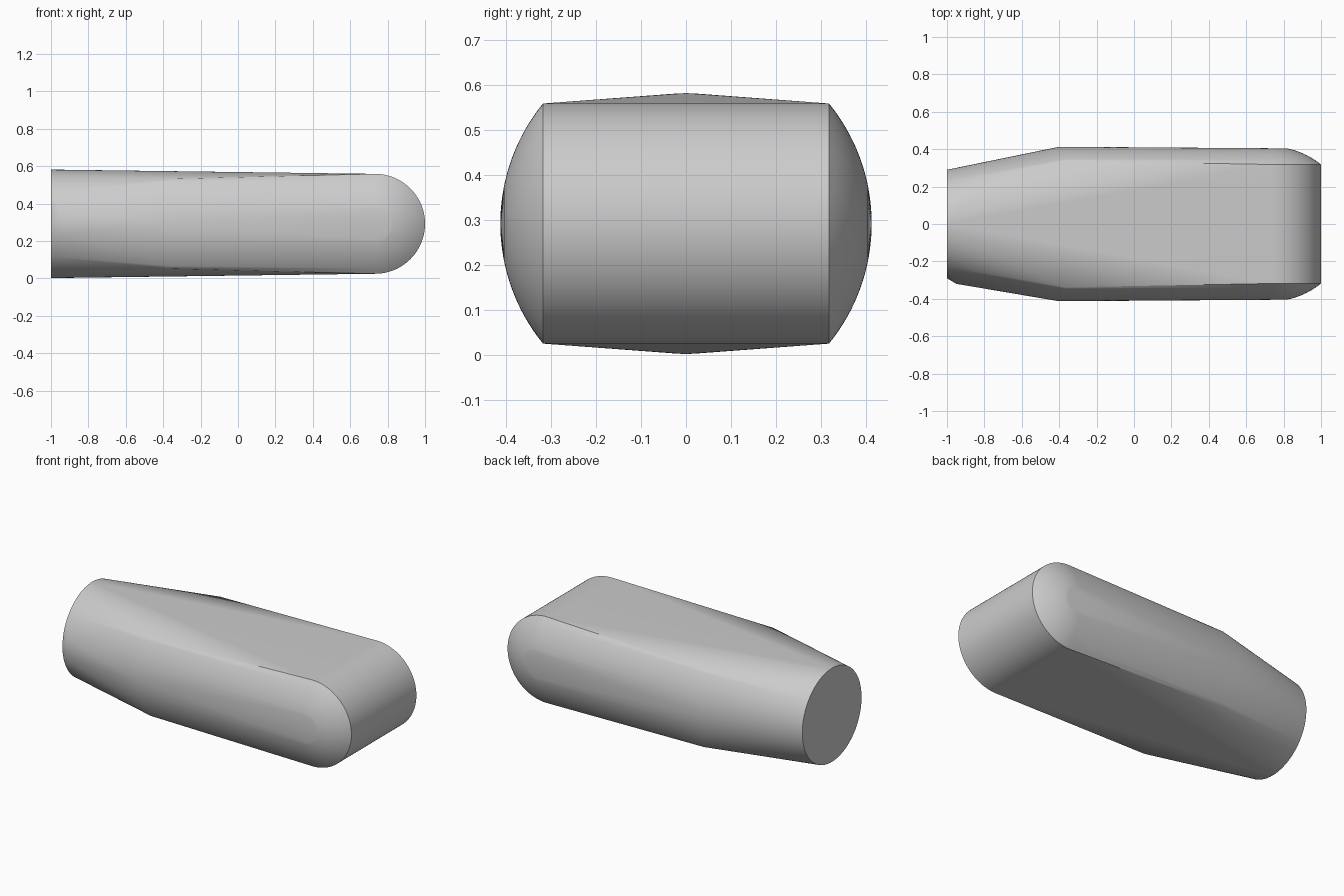
import bpy, bmesh
from math import sin, cos, pi, sqrt, radians

cube = bpy.data.objects.get("Cube")
if cube:
    bpy.data.objects.remove(cube, do_unlink=True)

MID = 0.292          # height of the centre line
BULGE = 0.423        # radius of the domed sides
APEX = 0.413         # widest half-width


def dome_y(r):
    """Half-width of the domed side at distance r from its axis."""
    return APEX - BULGE + sqrt(BULGE ** 2 - r ** 2)


points = []

# Round flat face at the narrow end
N = 96
for i in range(N):
    a = 2 * pi * i / N
    points.append((-1, 0.29 * cos(a), MID + 0.29 * sin(a)))

# Small chamfer beside the narrow end, on the front only
points += [(-0.95, -0.32, MID - 0.06), (-0.95, -0.32, MID + 0.065)]

for side in (-1, 1):
    # Domed half discs forming the rounded wide end, with a flat centre
    for k in range(13):
        r = 0.085 + (0.267 - 0.085) * k / 12
        for i in range(49):
            a = -pi / 2 + pi * i / 48
            points.append((0.733 + r * cos(a), side * dome_y(r), MID + r * sin(a)))
    # Curved shoulder where the body starts to taper
    for i in range(33):
        h = -0.24 + 0.48 * i / 32
        points.append((-0.40 + 0.04 * (h / 0.24) ** 2, side * dome_y(h), MID + h))

# Wrap all sections in one taut skin
bm = bmesh.new()
for p in points:
    bm.verts.new(p)
hull = bmesh.ops.convex_hull(bm, input=bm.verts)
loose = [v for v in bm.verts if not v.link_faces]
bmesh.ops.delete(bm, geom=loose, context='VERTS')
bmesh.ops.dissolve_limit(bm, angle_limit=radians(0.3), verts=bm.verts, edges=bm.edges)
bmesh.ops.recalc_face_normals(bm, faces=bm.faces)
mesh = bpy.data.meshes.new("rounded_body")
bm.to_mesh(mesh)
bm.free()
body = bpy.data.objects.new("rounded_body", mesh)
bpy.context.collection.objects.link(body)

# Plain grey finish
grey = bpy.data.materials.new("plain grey")
grey.use_nodes = True
colour = (0.6, 0.6, 0.6, 1)
grey.diffuse_color = colour
grey.node_tree.nodes["Principled BSDF"].inputs["Base Color"].default_value = colour
mesh.materials.append(grey)

# Smooth shading with crisp rims
bpy.ops.object.select_all(action='DESELECT')
body.select_set(True)
bpy.context.view_layer.objects.active = body
bpy.ops.object.shade_smooth_by_angle(angle=radians(30))
